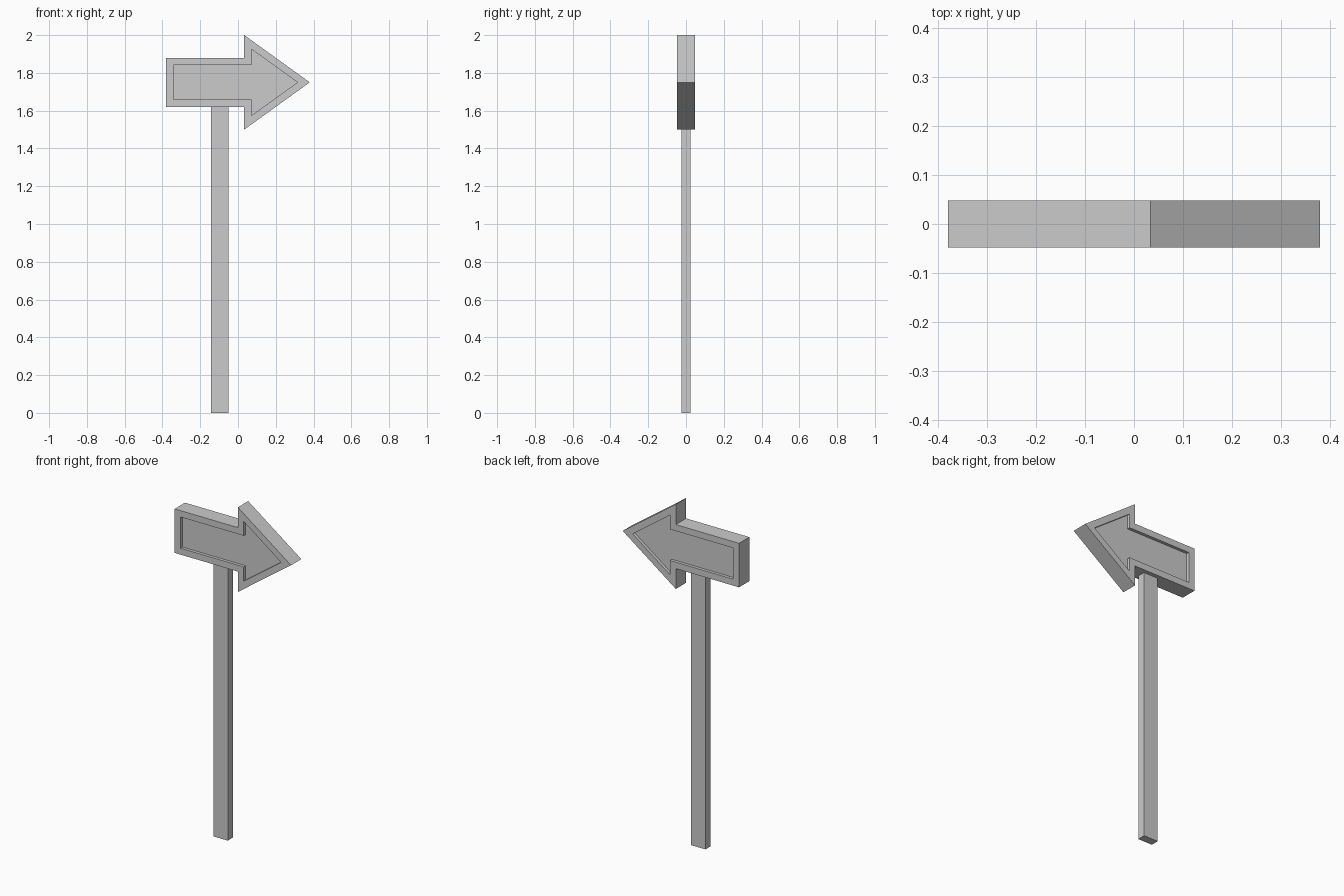
import bpy, bmesh
from mathutils import Vector

if "Cube" in bpy.data.objects:
    bpy.data.objects.remove(bpy.data.objects["Cube"])

HALF_Y = 0.048   # half thickness of the arrow board
RIM = 0.038      # width of the raised border
RECESS = 0.018   # depth of the sunken panel


def finish(bm, name):
    bmesh.ops.recalc_face_normals(bm, faces=bm.faces)
    mesh = bpy.data.meshes.new(name)
    bm.to_mesh(mesh)
    bm.free()
    obj = bpy.data.objects.new(name, mesh)
    bpy.context.collection.objects.link(obj)
    return obj


# Arrow board: upper half of the profile, mirrored about z = 1.75
upper = [(-0.38, 0.13), (0.033, 0.13), (0.033, 0.25)]
profile = upper + [(0.38, 0.0)] + [(x, -z) for x, z in reversed(upper)]

bm = bmesh.new()
verts = [bm.verts.new((x, -HALF_Y, 1.75 + z)) for x, z in profile]
front = bm.faces.new(verts)
ext = bmesh.ops.extrude_face_region(bm, geom=[front], use_keep_orig=True)
moved = [v for v in ext["geom"] if isinstance(v, bmesh.types.BMVert)]
bmesh.ops.translate(bm, verts=moved, vec=(0, 2 * HALF_Y, 0))
bmesh.ops.recalc_face_normals(bm, faces=bm.faces)

# Sunken panels on the front and the back
for face in [f for f in bm.faces if len(f.verts) == 7]:
    bmesh.ops.inset_region(bm, faces=[face], thickness=RIM, depth=0,
                           use_even_offset=True, use_boundary=True)
    inward = Vector((0, -RECESS if face.normal.y > 0 else RECESS, 0))
    panel = bmesh.ops.extrude_discrete_faces(bm, faces=[face])["faces"][0]
    bmesh.ops.translate(bm, verts=panel.verts[:], vec=inward)
finish(bm, "arrow_board")

# Post: rectangular bar under the arrow shaft
bm = bmesh.new()
bmesh.ops.create_cube(bm, size=1)
bmesh.ops.scale(bm, verts=bm.verts, vec=(0.094, 0.048, 1.62))
bmesh.ops.translate(bm, verts=bm.verts, vec=(-0.097, 0, 0.81))
finish(bm, "post")
